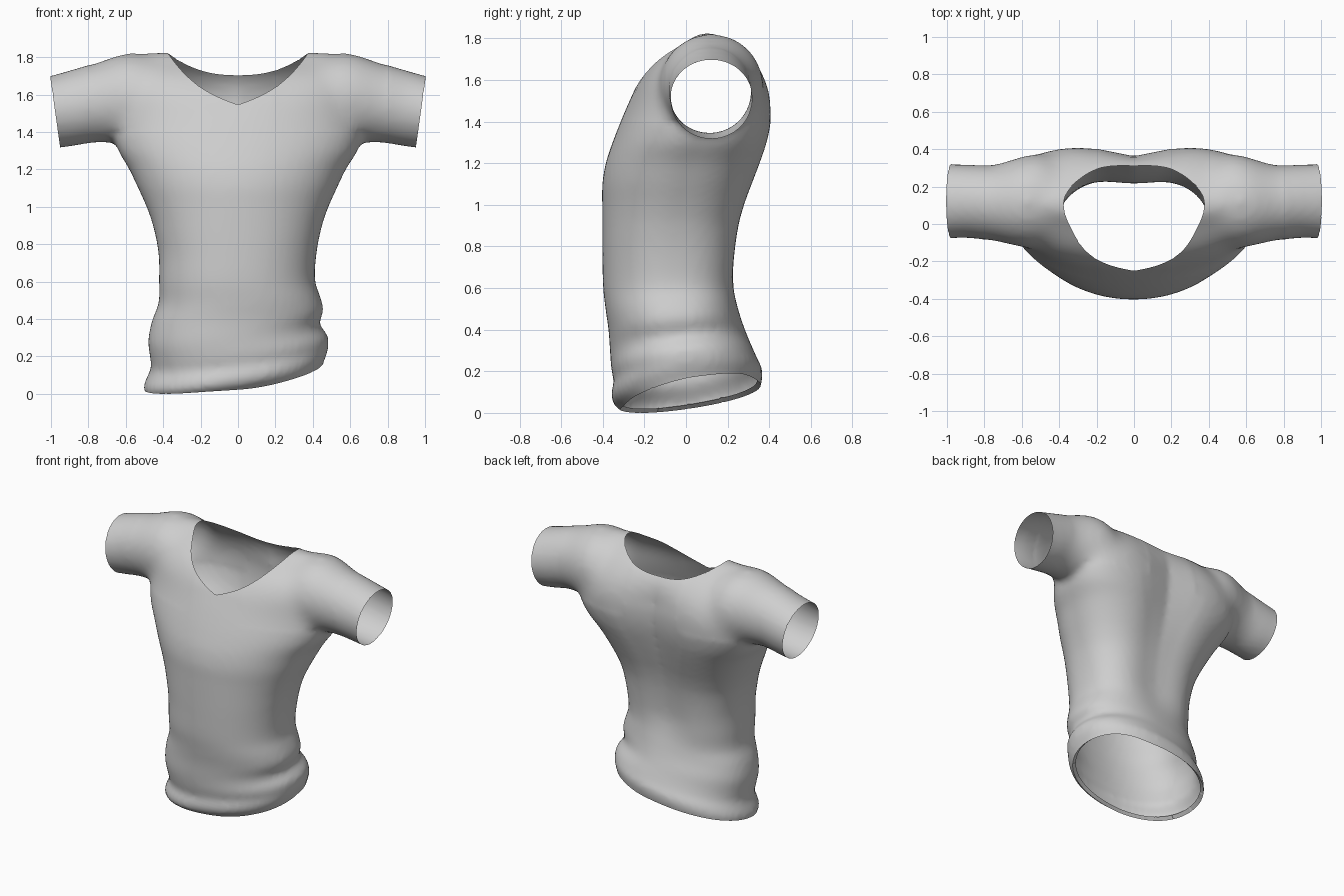
import bpy, bmesh, math

if "Cube" in bpy.data.objects:
    bpy.data.objects.remove(bpy.data.objects["Cube"])

N = 56

# Torso sections: height, left, right, front, back, back squareness
TORSO = [
    (-0.02, -0.47, 0.44, -0.25, 0.33, 2.2), (0.05, -0.49, 0.45, -0.295, 0.35, 2.2),
    (0.10, -0.505, 0.455, -0.35, 0.365, 2.2), (0.15, -0.485, 0.475, -0.36, 0.367, 2.2),
    (0.19, -0.465, 0.483, -0.346, 0.348, 2.2), (0.25, -0.47, 0.48, -0.358, 0.325, 2.2),
    (0.33, -0.48, 0.438, -0.365, 0.297, 2.2), (0.42, -0.46, 0.457, -0.372, 0.268, 2.3),
    (0.50, -0.425, 0.44, -0.385, 0.256, 2.4), (0.60, -0.422, 0.412, -0.398, 0.253, 2.5),
    (0.75, -0.425, 0.42, -0.402, 0.26, 2.6), (0.90, -0.455, 0.45, -0.403, 0.28, 2.6),
    (1.00, -0.49, 0.485, -0.403, 0.305, 2.7), (1.10, -0.535, 0.53, -0.402, 0.34, 2.8),
    (1.20, -0.583, 0.578, -0.385, 0.374, 3.0), (1.30, -0.64, 0.64, -0.352, 0.402, 3.3),
    (1.40, -0.67, 0.67, -0.313, 0.418, 3.5), (1.50, -0.67, 0.67, -0.27, 0.418, 3.5),
    (1.60, -0.65, 0.65, -0.22, 0.392, 3.2), (1.70, -0.62, 0.62, -0.138, 0.33, 2.7),
    (1.77, -0.58, 0.58, -0.03, 0.25, 2.4), (1.825, -0.48, 0.48, 0.05, 0.16, 2.2),
]

# Sleeve sections: distance from centre, front, back, bottom, top
SLEEVE = [
    (0.0, -0.10, 0.28, 1.38, 1.78), (0.25, -0.10, 0.29, 1.36, 1.785),
    (0.37, -0.11, 0.32, 1.33, 1.79), (0.50, -0.13, 0.378, 1.31, 1.815),
    (0.60, -0.125, 0.362, 1.33, 1.82), (0.75, -0.092, 0.318, 1.342, 1.77),
    (0.90, -0.074, 0.317, 1.320, 1.725), (1.06, -0.082, 0.325, 1.300, 1.68),
]


def clamp01(t):
    return max(0.0, min(1.0, t))


def ease(a, b, t):
    t = clamp01((t - a) / (b - a))
    return t * t * (3 - 2 * t)


def sample(table, s):
    """Smooth interpolation of a section table at station s."""
    i = 0
    while i < len(table) - 2 and s > table[i + 1][0]:
        i += 1
    a, b = table[i], table[i + 1]
    p, q = table[max(i - 1, 0)], table[min(i + 2, len(table) - 1)]
    h = b[0] - a[0]
    t = clamp01((s - a[0]) / h)
    out = []
    for k in range(1, len(a)):
        ma = (b[k] - p[k]) / (b[0] - p[0]) * h
        mb = (q[k] - a[k]) / (q[0] - a[0]) * h
        out.append((2*t**3 - 3*t**2 + 1) * a[k] + (t**3 - 2*t**2 + t) * ma
                   + (3*t**2 - 2*t**3) * b[k] + (t**3 - t**2) * mb)
    return out


def power(c, e):
    return math.copysign(abs(c) ** e, c)


def torso_ring(zc):
    left, right, front, back, sq = sample(TORSO, zc)
    cx, cy = (left + right) / 2, (front + back) / 2
    rx, ry = (right - left) / 2, (back - front) / 2
    tilt = 1 - ease(0.15, 0.7, zc)
    groove = (0.04 * ease(0.4, 0.7, zc) + 0.018 * ease(0.9, 1.3, zc)) \
        * (1 - 0.7 * ease(1.5, 1.72, zc))
    front_sq = 2.15 - 0.1 * ease(0.8, 1.1, zc) + 0.65 * ease(1.45, 1.7, zc)
    ring = []
    for i in range(N):
        a = 2 * math.pi * i / N
        e = 2 / (sq if math.sin(a) > 0 else front_sq)
        x = cx + rx * power(math.cos(a), e)
        y = cy + ry * power(math.sin(a), e)
        if math.sin(a) > 0:
            y -= groove * math.exp(-(x / 0.18) ** 2)   # hollow along the spine
        ring.append((x, y, zc + tilt * (0.13 * x + 0.15 * y)))
    return ring


def sleeve_ring(x):
    front, back, low, top = sample(SLEEVE, abs(x))
    ring = []
    for i in range(N):
        a = 2 * math.pi * i / N
        ring.append((x, (front + back) / 2 + (back - front) / 2 * math.cos(a),
                     (low + top) / 2 + (top - low) / 2 * math.sin(a)))
    return ring


def loft(bm, rings):
    loops = [[bm.verts.new(p) for p in r] for r in rings]
    faces = [bm.faces.new((a[i], a[(i + 1) % N], b[(i + 1) % N], b[i]))
             for a, b in zip(loops, loops[1:]) for i in range(N)]
    faces += [bm.faces.new(loops[0][::-1]), bm.faces.new(loops[-1])]
    bmesh.ops.recalc_face_normals(bm, faces=faces)


def trim(bm, f):
    """Cut the surface cleanly along f = 0 and drop the side where f > 0."""
    val = {v: f(v.co) for v in bm.verts}
    drop = [v for v in bm.verts if val[v] > 0]
    cut = []
    for e in [e for e in bm.edges if (val[e.verts[0]] > 0) != (val[e.verts[1]] > 0)]:
        a, b = e.verts
        t = val[a] / (val[a] - val[b])
        cut.append(bmesh.utils.edge_split(e, a, t)[1])
    bmesh.ops.connect_verts(bm, verts=cut)
    bmesh.ops.delete(bm, geom=drop, context='VERTS')
    bmesh.ops.remove_doubles(bm, verts=bm.verts[:], dist=0.004)
    bmesh.ops.triangulate(bm, faces=bm.faces[:])


def hem_edge(p):
    side_lift = 0.025 * ease(0.1, 0.4, p.x) * ease(-0.3, 0.05, p.y)
    front_dip = 0.018 * math.exp(-((p.x - 0.1) / 0.2) ** 2) * (1 - ease(-0.3, 0.1, p.y))
    return 0.08 + 0.13 * p.x + 0.15 * p.y + side_lift - front_dip - p.z


def sleeve_edge(p):
    return abs(p.x) - (0.951 + 0.14 * (p.z - 1.315))


def neck_edge(p):
    u = abs(p.x) / 0.37
    v_front = 1.542 + 0.135 * (u + u ** 3)
    scoop_back = 1.70 + 0.115 * u ** 2.4
    k = ease(0.02, 0.18, p.y)
    return p.z - (v_front * (1 - k) + scoop_back * k)


# Body volume: torso and sleeves fused and softened
bm = bmesh.new()
loft(bm, [torso_ring(-0.02 + 1.845 * i / 100) for i in range(101)])
loft(bm, [sleeve_ring(-1.06 + 2.12 * i / 80) for i in range(81)])
mesh = bpy.data.meshes.new("shirt_volume")
bm.to_mesh(mesh)
bm.free()
volume = bpy.data.objects.new("shirt_volume", mesh)
bpy.context.collection.objects.link(volume)
remesh = volume.modifiers.new("fuse", 'REMESH')
remesh.mode = 'VOXEL'
remesh.voxel_size = 0.02
soften = volume.modifiers.new("soften", 'SMOOTH')
soften.factor = 0.5
soften.iterations = 5
bpy.context.view_layer.update()
fused = volume.evaluated_get(bpy.context.evaluated_depsgraph_get())

bm = bmesh.new()
bm.from_mesh(fused.to_mesh())
fused.to_mesh_clear()
bpy.data.objects.remove(volume)

# Blend the sleeves into the shoulders
shoulder = [v for v in bm.verts if v.co.z > 1.4 and 0.2 < abs(v.co.x) < 0.8]
for _ in range(22):
    bmesh.ops.smooth_vert(bm, verts=shoulder, factor=0.5,
                          use_axis_x=True, use_axis_y=True, use_axis_z=True)
bmesh.ops.triangulate(bm, faces=bm.faces[:])

# Waist opening with a turned-in hem
trim(bm, hem_edge)
rim = [e for e in bm.edges if e.is_boundary]
turned = bmesh.ops.extrude_edge_only(bm, edges=rim)["geom"]
for v in turned:
    if isinstance(v, bmesh.types.BMVert):
        v.co.x = -0.02 + (v.co.x + 0.02) * 0.95
        v.co.y *= 0.95
        v.co.z += 0.02

# Sleeve and neck openings
trim(bm, sleeve_edge)
trim(bm, neck_edge)
bmesh.ops.recalc_face_normals(bm, faces=bm.faces[:])

# Stand on the floor
low = min(v.co.z for v in bm.verts)
for v in bm.verts:
    v.co.z -= low

mesh = bpy.data.meshes.new("shirt")
bm.to_mesh(mesh)
bm.free()
shirt = bpy.data.objects.new("shirt", mesh)
bpy.context.collection.objects.link(shirt)

cloth = bpy.data.materials.new("light_grey_cloth")
cloth.diffuse_color = (0.62, 0.62, 0.62, 1)
cloth.use_nodes = True
cloth.node_tree.nodes["Principled BSDF"].inputs["Base Color"].default_value = cloth.diffuse_color
mesh.materials.append(cloth)

bpy.context.view_layer.objects.active = shirt
shirt.select_set(True)
bpy.ops.object.shade_smooth_by_angle(angle=math.radians(50))
